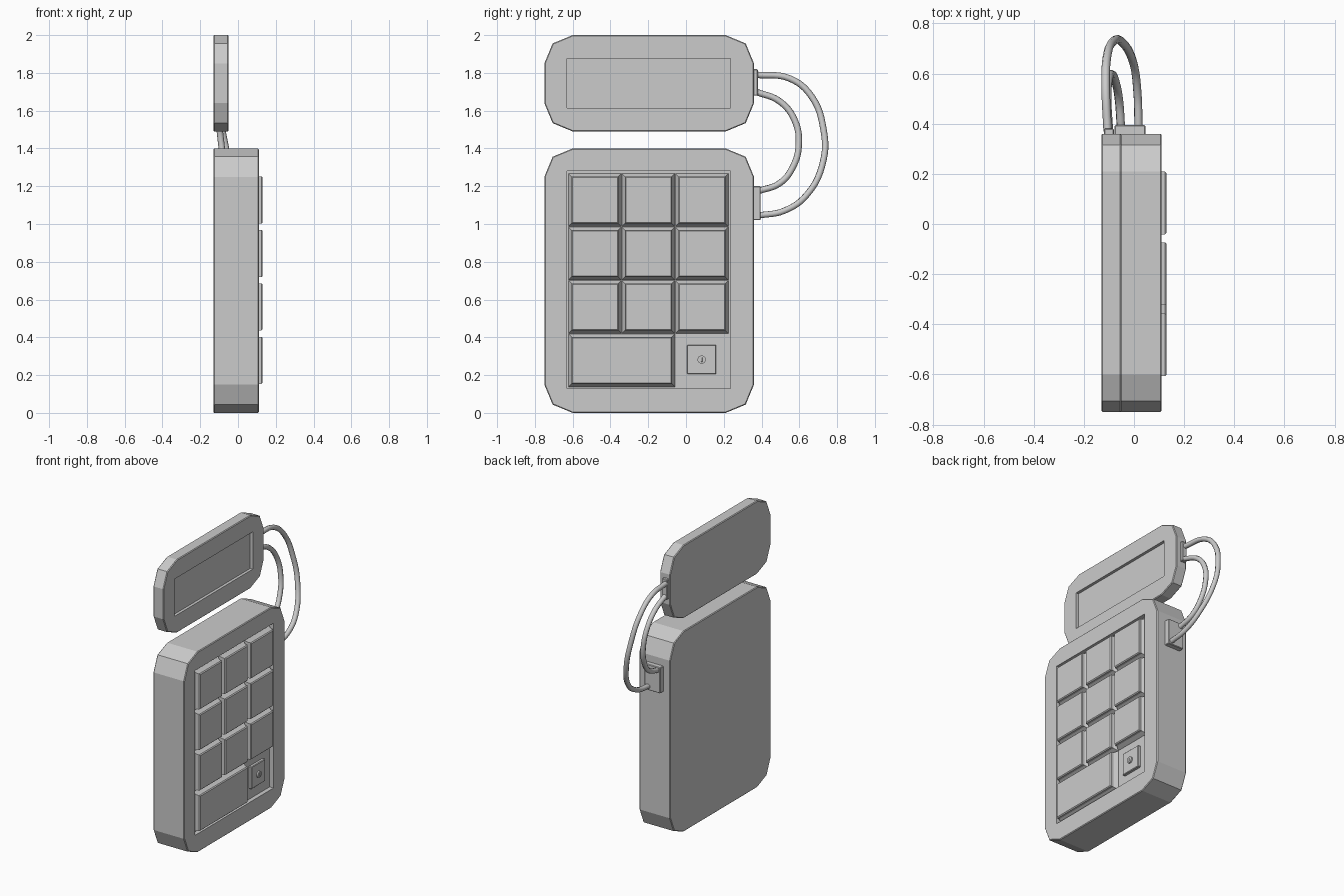
import bpy, bmesh, math

if "Cube" in bpy.data.objects:
    bpy.data.objects.remove(bpy.data.objects["Cube"])


def loft(name, rings):
    """Skin a list of equal-length vertex rings and cap both ends."""
    bm = bmesh.new()
    loops = [[bm.verts.new(p) for p in ring] for ring in rings]
    n = len(loops[0])
    for a, b in zip(loops, loops[1:]):
        for i in range(n):
            j = (i + 1) % n
            bm.faces.new((a[i], a[j], b[j], b[i]))
    bmesh.ops.remove_doubles(bm, verts=bm.verts[:], dist=1e-5)
    for x in (rings[0][0][0], rings[-1][0][0]):
        edges = [e for e in bm.edges if e.is_boundary and all(abs(v.co.x - x) < 1e-5 for v in e.verts)]
        bmesh.ops.contextual_create(bm, geom=edges)
    bmesh.ops.recalc_face_normals(bm, faces=bm.faces[:])
    me = bpy.data.meshes.new(name)
    bm.to_mesh(me)
    bm.free()
    ob = bpy.data.objects.new(name, me)
    bpy.context.collection.objects.link(ob)
    return ob


def outline(x, y0, y1, z0, z1, r):
    """Rectangle in the YZ plane with two-segment corners (r=0: square, 12 points)."""
    pts = []
    corners = ((y1 - r, z1 - r), (y0 + r, z1 - r), (y0 + r, z0 + r), (y1 - r, z0 + r))
    for k, (cy, cz) in enumerate(corners):
        for s in range(3):
            a = math.radians(90 * k + 45 * s)
            pts.append((x, cy + r * math.cos(a), cz + r * math.sin(a)))
    return pts


def rect(x, y0, y1, z0, z1, d=0.0):
    y0, y1, z0, z1 = y0 + d, y1 - d, z0 + d, z1 - d
    return [(x, y1, z1), (x, y0, z1), (x, y0, z0), (x, y1, z0)]


def case(name, xb, xf, z0, z1, pocket, floor):
    """Rounded slab with thin edge bevels and a rectangular pocket in its face."""
    b, y0, y1, r = 0.005, -0.75, 0.36, 0.15

    def inset(x):
        return outline(x, y0 + b, y1 - b, z0 + b, z1 - b, r - b)
    return loft(name, [inset(xb), outline(xb + b, y0, y1, z0, z1, r),
                       outline(xf - b, y0, y1, z0, z1, r), inset(xf),
                       outline(xf, *pocket, 0), outline(floor, *pocket, 0)])


def key(name, y0, y1, z0, z1):
    """Key with flared foot, straight sides and bevelled top."""
    e = (y0, y1, z0, z1)
    loft(name, [rect(0.078, *e), rect(0.082, *e), rect(0.108, *e, 0.015),
                rect(0.124, *e, 0.015), rect(0.13, *e, 0.021)])


def block(name, x0, x1, y0, y1, z0, z1, bevel=0.004):
    bpy.ops.mesh.primitive_cube_add(size=1, location=((x0 + x1) / 2, (y0 + y1) / 2, (z0 + z1) / 2))
    ob = bpy.context.object
    ob.name = name
    ob.scale = (x1 - x0, y1 - y0, z1 - z0)
    bpy.ops.object.transform_apply(location=False, rotation=False, scale=True)
    m = ob.modifiers.new("bevel", "BEVEL")
    m.width, m.segments = bevel, 1


def cable(name, pts, radius=0.017):
    cu = bpy.data.curves.new(name, "CURVE")
    cu.dimensions = "3D"
    cu.bevel_depth, cu.bevel_resolution = radius, 2
    cu.use_fill_caps = True
    cu.resolution_u = 6
    sp = cu.splines.new("BEZIER")
    sp.bezier_points.add(len(pts) - 1)
    for bp, p in zip(sp.bezier_points, pts):
        bp.co = p
        bp.handle_left_type = bp.handle_right_type = "AUTO"
    bpy.context.collection.objects.link(bpy.data.objects.new(name, cu))


# main housing and separate display
case("keypad_housing", -0.13, 0.11, 0.0, 1.4, (-0.63, 0.235, 0.13, 1.28), 0.08)
case("display_housing", -0.13, -0.05, 1.49, 2.0, (-0.63, 0.235, 1.615, 1.875), -0.07)

# three by three keys plus the wide key
P, S = 0.283, 0.28
Y0, Z0 = -0.622, 0.138
for row in range(3):
    for col in range(3):
        y, z = Y0 + col * P, Z0 + (row + 1) * P
        key(f"key_{row}_{col}", y, y + S, z, z + S)
key("wide_key", Y0, Y0 + P + S, Z0, Z0 + S)

# lock plate with keyhole button
block("lock_plate", 0.07, 0.1, 0.005, 0.16, 0.205, 0.36)
bpy.ops.mesh.primitive_cylinder_add(vertices=16, radius=0.022, depth=0.02,
                                    location=(0.1, 0.083, 0.282), rotation=(0, math.pi / 2, 0))
bpy.context.object.name = "lock_button"
block("lock_slot", 0.1, 0.113, 0.079, 0.087, 0.27, 0.294, 0.001)

# cable sockets on the side
block("display_socket", -0.12, -0.08, 0.35, 0.38, 1.68, 1.82)
block("housing_socket", -0.077, 0.045, 0.35, 0.395, 1.02, 1.20)

# two looping cables
cable("outer_cable", [(-0.105, 0.37, 1.79), (-0.113, 0.55, 1.77), (-0.108, 0.665, 1.675),
                      (-0.083, 0.728, 1.5), (-0.05, 0.728, 1.34), (-0.002, 0.64, 1.155),
                      (0.014, 0.52, 1.07), (0.018, 0.385, 1.045)])
cable("inner_cable", [(-0.1, 0.37, 1.70), (-0.107, 0.495, 1.65), (-0.102, 0.575, 1.55),
                      (-0.088, 0.597, 1.42), (-0.073, 0.565, 1.30), (-0.06, 0.495, 1.215),
                      (-0.052, 0.385, 1.175)])
